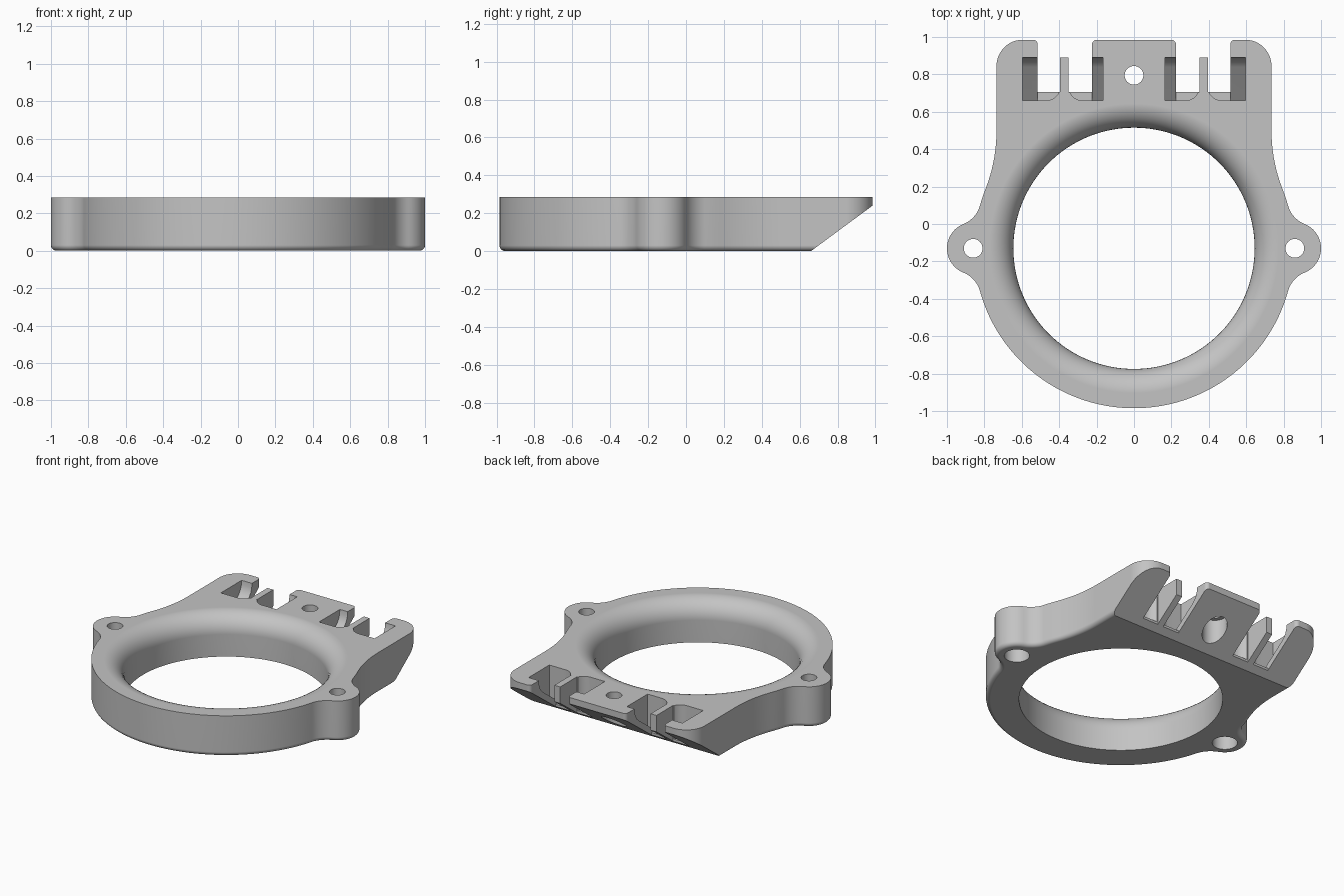
import bpy, bmesh, math
from mathutils import Vector

if "Cube" in bpy.data.objects:
    bpy.data.objects.remove(bpy.data.objects["Cube"])

H = 0.285            # plate height
CY = -0.13           # ring centre in y

grey = bpy.data.materials.new("plain_grey")
grey.diffuse_color = (0.55, 0.55, 0.55, 1)
grey.use_nodes = True
grey.node_tree.nodes["Principled BSDF"].inputs["Base Color"].default_value = grey.diffuse_color


def arc(cx, cy, r, a0, a1, n):
    return [(cx + r * math.cos(math.radians(a0 + (a1 - a0) * i / n)),
             cy + r * math.sin(math.radians(a0 + (a1 - a0) * i / n))) for i in range(n + 1)]


def clean(pts):
    out = []
    for p in pts:
        if not out or math.dist(p, out[-1]) > 0.002:
            out.append(p)
    return out


def loft(name, rings, closed=False):
    """Skin equal-length rings; cap the ends unless they close on themselves."""
    bm = bmesh.new()
    rows = [[bm.verts.new(p) for p in ring] for ring in rings]
    n = len(rows[0])
    for k in range(len(rows) - 1):
        a, b = rows[k], rows[k + 1]
        for i in range(n):
            j = (i + 1) % n
            bm.faces.new((a[i], a[j], b[j], b[i]))
    bm.faces.new(rows[0][::-1])
    bm.faces.new(rows[-1])
    bmesh.ops.recalc_face_normals(bm, faces=bm.faces)
    me = bpy.data.meshes.new(name)
    bm.to_mesh(me)
    bm.free()
    me.materials.append(grey)
    ob = bpy.data.objects.new(name, me)
    bpy.context.collection.objects.link(ob)
    return ob


def prism_z(name, pts, z0, z1):
    return loft(name, [[(x, y, z) for x, y in pts] for z in (z0, z1)])


def prism_x(name, pts, x0, x1):
    return loft(name, [[(x, y, z) for y, z in pts] for x in (x0, x1)])


def lathe(name, cx, cy, profile, n):
    return loft(name, [[(x, y, z) for x, y in arc(cx, cy, r, 0, 360, n)[:-1]]
                       for r, z in profile])


def combine(ob, cutter, op='DIFFERENCE'):
    cutter.hide_render = True
    m = ob.modifiers.new("cut", 'BOOLEAN')
    m.operation, m.solver, m.object = op, 'EXACT', cutter
    bpy.ops.object.select_all(action='DESELECT')
    bpy.context.view_layer.objects.active = ob
    ob.select_set(True)
    bpy.ops.object.modifier_apply(modifier=m.name)
    bpy.data.objects.remove(cutter)


# Right half of the outline: ring, ear with blended sides, flared shoulder, corner
half = arc(0, CY, 0.855, -90, -15.5, 40)
half += arc(0.968, CY - 0.269, 0.15, 164.5, 111.9, 10)
half += arc(0.86, CY, 0.14, -68.1, 68.1, 20)
half += arc(0.968, CY + 0.269, 0.15, 248.1, 195.5, 10)
half += arc(0, CY, 0.855, 15.5, 21.6, 3)
half += arc(1.593, 0.5, 0.858, 201.6, 180, 12)
half += arc(0.595, 0.845, 0.14, 0, 90, 12)
half = clean(half)
outline = half + [(-x, y) for x, y in reversed(half[1:])]


def inset(pts, d):
    out = []
    for i, p in enumerate(pts):
        t = Vector(pts[(i + 1) % len(pts)]) - Vector(pts[i - 1])
        t.normalize()
        out.append((p[0] - t.y * d, p[1] + t.x * d))
    return out


# Mount body with a rounded lower edge
R = 0.03
layers = []
for k in range(6):
    a = math.radians(90 * k / 5)
    layers.append([(x, y, R * (1 - math.cos(a)))
                   for x, y in inset(outline, R * (1 - math.sin(a)))])
layers.append([(x, y, H) for x, y in outline])
body = loft("ring_mount", layers)

# Slanted underside at the back
combine(body, prism_x("slant_cutter", [(0.5245, -0.1), (1.2, -0.1), (1.2, 0.399)], -1.2, 1.2))

# Large central opening, flared at the top
flare = [(0.645, -0.1)]
flare += [(0.775 - 0.13 * math.cos(math.radians(a)), 0.1551 + 0.13 * math.sin(math.radians(a)))
          for a in range(0, 91, 9)]
flare.append((0.775, 0.4))
combine(body, lathe("opening_cutter", 0, CY, flare, 128))

# Screw holes, counterbored from below
for x, y, step in ((-0.86, CY, 0.17), (0.86, CY, 0.17), (0, 0.795, 0.215)):
    combine(body, lathe("screw_cutter", x, y,
                        [(0.08, -0.1), (0.08, step), (0.05, step), (0.05, 0.4)], 40))

# Strap slots: open gap around a thin fin, with sloped side pockets
pocket_side = [(0.66, 0.05), (0.84, 0.183), (0.862, 0.203), (0.878, 0.227),
               (0.887, 0.255), (0.89, 0.29), (0.89, 0.4), (0.66, 0.4)]
for s in (-1, 1):
    fillet_a = arc(0.275, 0.735, 0.075, -90, 0, 8)
    fillet_b = arc(0.47, 0.735, 0.075, 180, 270, 8)
    left = [(0.165, 0.66)] + fillet_a + [(0.35, 0.89), (0.165, 0.89)]
    right = [(0.395, 0.89)] + fillet_b + [(0.595, 0.66), (0.595, 0.89)]
    for shape in (left, right):
        pts = [(s * x, y) for x, y in shape]
        pocket = prism_z("pocket_cutter", pts, -0.1, 0.39)
        combine(pocket, prism_x("pocket_floor", pocket_side, -1, 1), 'INTERSECT')
        combine(body, pocket)
        # Flat ledge in front of the open gap
        ledge = prism_z("ledge_cutter", pts, 0.05, 0.39)
        lo, hi = sorted((s * 0.225, s * 0.515))
        combine(ledge, prism_x("ledge_limit", [(0.6, 0), (0.72, 0), (0.72, 0.5), (0.6, 0.5)],
                               lo, hi), 'INTERSECT')
        combine(body, ledge)
    gap = [(0.225, 0.705), (0.35, 0.705), (0.35, 0.89), (0.395, 0.89), (0.395, 0.705),
           (0.515, 0.705)]
    gap += arc(0.54, 0.96, 0.025, 180, 90, 5) + [(0.54, 1.1), (0.2, 1.1)]
    gap += arc(0.2, 0.96, 0.025, 90, 0, 5)
    combine(body, prism_z("gap_cutter", [(s * x, y) for x, y in gap], -0.1, 0.42))

# Smooth curves, crisp edges
bpy.ops.object.select_all(action='DESELECT')
bpy.context.view_layer.objects.active = body
body.select_set(True)
bpy.ops.object.shade_smooth_by_angle(angle=math.radians(30))
wn = body.modifiers.new("even_normals", 'WEIGHTED_NORMAL')
wn.keep_sharp = True
